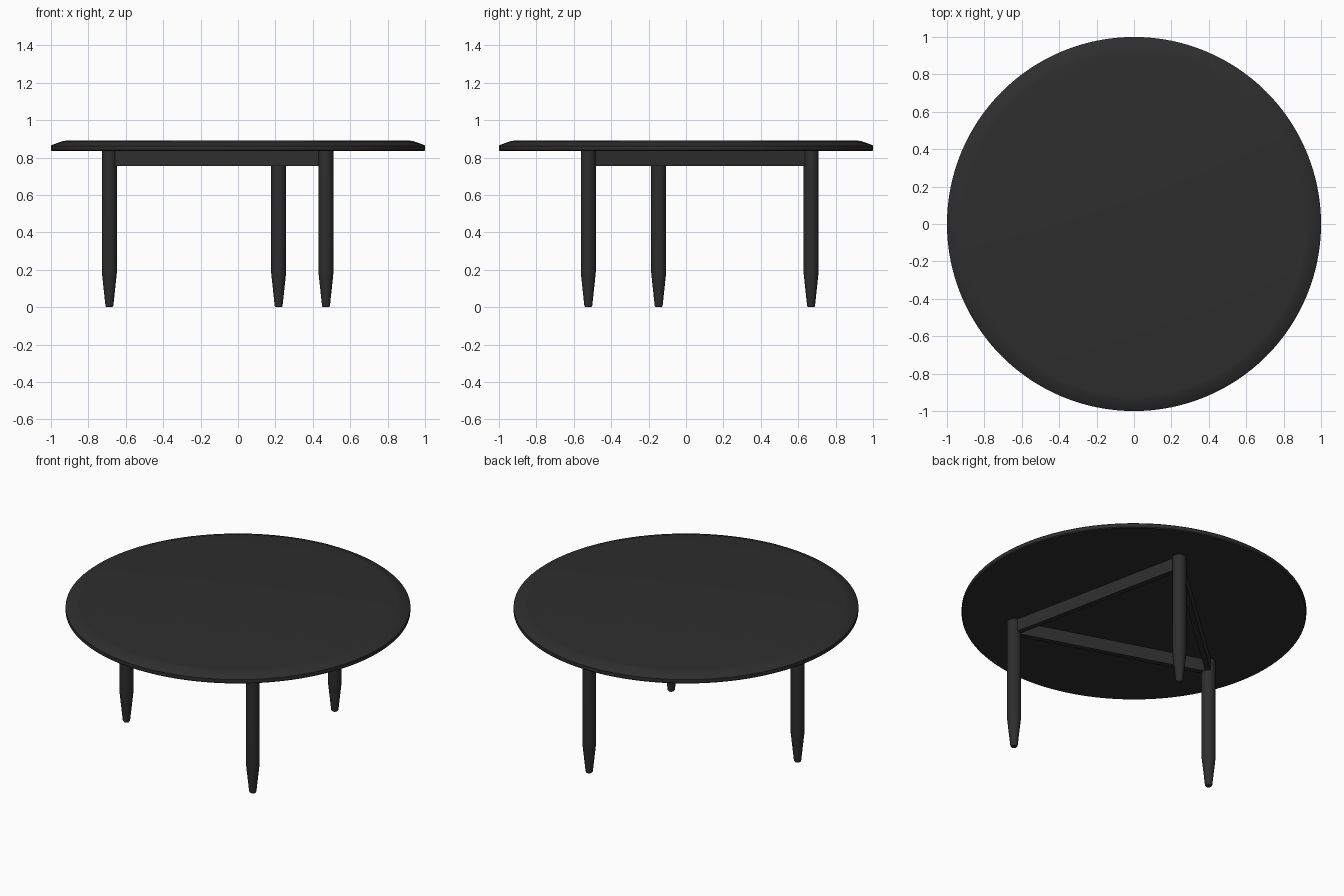
import bpy, bmesh, math
from mathutils import Vector

if "Cube" in bpy.data.objects:
    bpy.data.objects.remove(bpy.data.objects["Cube"], do_unlink=True)

black = bpy.data.materials.new("charcoal black")
black.use_nodes = True
color = (0.027, 0.027, 0.027, 1)
black.diffuse_color = color
black.node_tree.nodes["Principled BSDF"].inputs["Base Color"].default_value = color


def add_object(name, bm):
    bmesh.ops.recalc_face_normals(bm, faces=bm.faces)
    mesh = bpy.data.meshes.new(name)
    bm.to_mesh(mesh)
    bm.free()
    mesh.materials.append(black)
    obj = bpy.data.objects.new(name, mesh)
    bpy.context.collection.objects.link(obj)
    return obj


def turned(name, profile, sides, center=(0, 0)):
    """Closed round solid from (radius, height) rings, bottom to top."""
    bm = bmesh.new()
    rings = []
    for r, z in profile:
        rings.append([bm.verts.new((r * math.cos(math.tau * i / sides),
                                    r * math.sin(math.tau * i / sides), z))
                      for i in range(sides)])
    for low, high in zip(rings, rings[1:]):
        for i in range(sides):
            j = (i + 1) % sides
            bm.faces.new((low[i], low[j], high[j], high[i]))
    bm.faces.new(rings[0][::-1])
    bm.faces.new(rings[-1])
    obj = add_object(name, bm)
    obj.location = (*center, 0)
    bpy.ops.object.select_all(action='DESELECT')
    obj.select_set(True)
    bpy.context.view_layer.objects.active = obj
    bpy.ops.object.shade_smooth_by_angle(angle=math.radians(25))
    return obj


def rail(name, start, end, width, bottom, top):
    """Upright board between two leg centres."""
    span = end - start
    bm = bmesh.new()
    bmesh.ops.create_cube(bm, size=1)
    bmesh.ops.scale(bm, vec=(span.length - 0.07, width, top - bottom), verts=bm.verts)
    obj = add_object(name, bm)
    middle = (start + end) / 2
    obj.location = (middle.x, middle.y, (bottom + top) / 2)
    obj.rotation_euler.z = math.atan2(span.y, span.x)
    return obj


# Round top with a sloped upper rim
turned("table_top", [(0.995, 0.835), (1, 0.84), (1, 0.862), (0.993, 0.868),
                     (0.935, 0.888), (0.92, 0.89)], 128)

# Three turned legs with tapered feet, evenly spaced
feet = [Vector((0.703 * math.cos(math.radians(a)), 0.703 * math.sin(math.radians(a))))
        for a in (72, 192, 312)]
names = ["back", "right", "front_left"]
leg_profile = [(0.016, 0), (0.021, 0.006), (0.038, 0.165), (0.04, 0.185), (0.04, 0.836)]
for name, foot in zip(names, feet):
    turned(name + "_leg", leg_profile, 32, foot)

# Triangle of rails under the top
for i in range(3):
    rail(f"{names[i]}_rail", feet[i], feet[(i + 1) % 3], 0.032, 0.755, 0.836)
